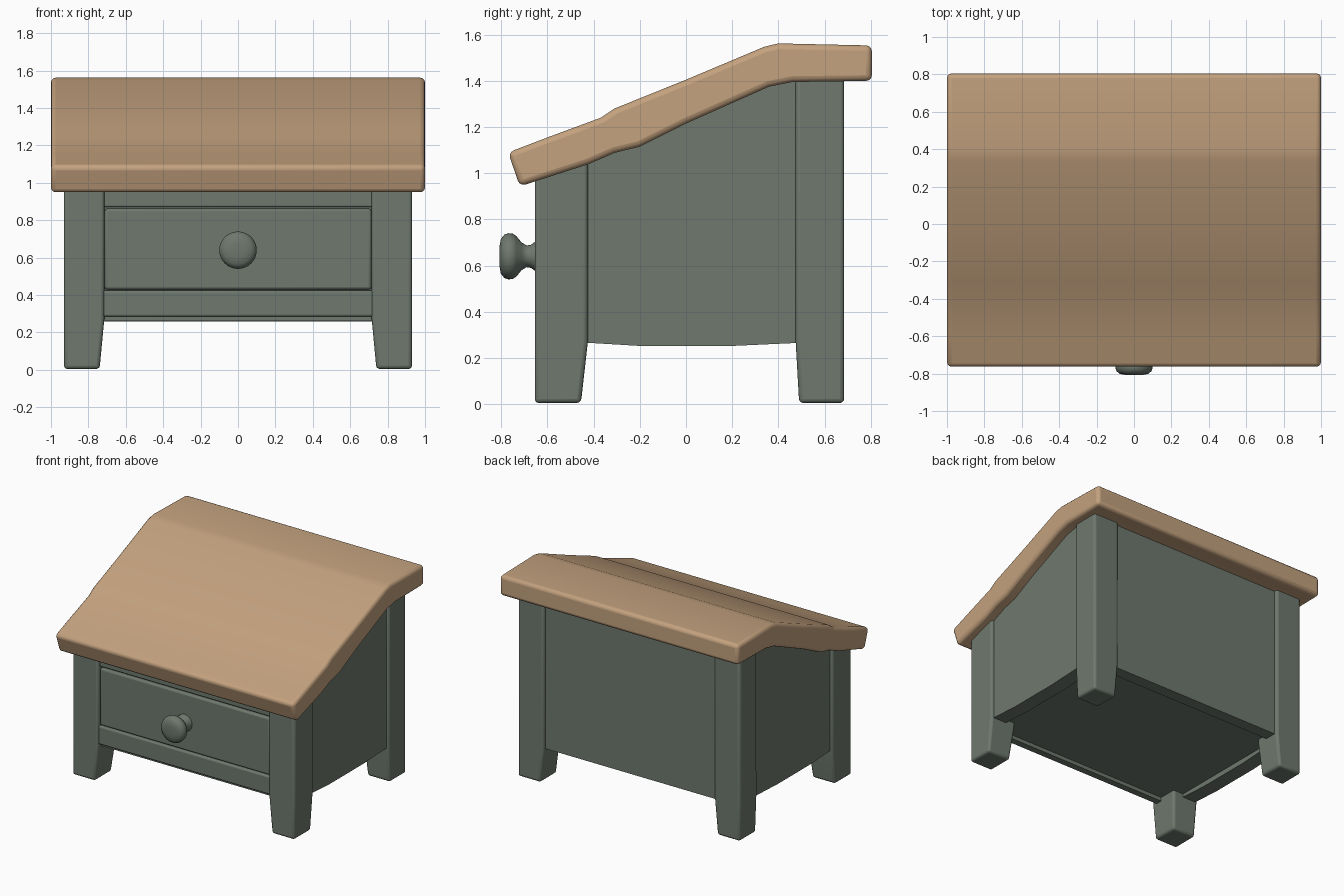
import bpy, bmesh, math

if "Cube" in bpy.data.objects:
    bpy.data.objects.remove(bpy.data.objects["Cube"])


def material(name, rgb):
    m = bpy.data.materials.new(name)
    m.diffuse_color = (*rgb, 1)
    m.use_nodes = True
    m.node_tree.nodes["Principled BSDF"].inputs["Base Color"].default_value = m.diffuse_color
    return m


GREEN = material("grey green paint", (0.156, 0.188, 0.156))
WOOD = material("light wood", (0.55, 0.36, 0.21))


def finish(bm, name, mat, bevel=0.0, segs=3):
    bmesh.ops.recalc_face_normals(bm, faces=bm.faces)
    me = bpy.data.meshes.new(name)
    bm.to_mesh(me)
    bm.free()
    ob = bpy.data.objects.new(name, me)
    bpy.context.collection.objects.link(ob)
    me.materials.append(mat)
    if bevel:
        b = ob.modifiers.new("rounded edges", 'BEVEL')
        b.width, b.segments, b.limit_method = bevel, segs, 'ANGLE'
        b.angle_limit = math.radians(35)
    bpy.ops.object.select_all(action='DESELECT')
    ob.select_set(True)
    bpy.context.view_layer.objects.active = ob
    bpy.ops.object.shade_smooth_by_angle(angle=math.radians(40))
    return ob


def loft(name, rings, mat, bevel=0.0):
    """Skin a stack of equal point rings and cap both ends."""
    bm = bmesh.new()
    vs = [[bm.verts.new(p) for p in r] for r in rings]
    n = len(vs[0])
    for a, b in zip(vs, vs[1:]):
        for i in range(n):
            j = (i + 1) % n
            bm.faces.new((a[i], a[j], b[j], b[i]))
    bm.faces.new(vs[0])
    bm.faces.new(vs[-1])
    return finish(bm, name, mat, bevel)


def extrude_x(name, profile, x0, x1, mat, bevel=0.0):
    return loft(name, [[(x, y, z) for y, z in profile] for x in (x0, x1)], mat, bevel)


def box(name, x0, x1, y0, y1, z0, z1, mat, bevel=0.0):
    return extrude_x(name, [(y0, z0), (y1, z0), (y1, z1), (y0, z1)], x0, x1, mat, bevel)


# sloping lid with a flat rear section
lid = [(-0.77, 1.09), (-0.60, 1.155), (-0.37, 1.24), (-0.31, 1.28), (0.0, 1.405),
       (0.34, 1.548), (0.40, 1.562), (0.805, 1.553), (0.805, 1.40), (0.46, 1.395),
       (0.36, 1.375), (0.0, 1.215), (-0.20, 1.115), (-0.31, 1.088), (-0.42, 1.04),
       (-0.72, 0.943)]
extrude_x("lid", lid, -1, 1, WOOD, 0.025)


# tapered legs, tops cut to follow the lid
def leg(name, s, outer, inner, foot, top_outer, top_inner):
    def ring(xi, yi, zo, zi):
        return [(s * 0.93, outer, zo), (s * xi, outer, zo), (s * xi, yi, zi), (s * 0.93, yi, zi)]
    loft(name, [ring(0.74, foot, 0.005, 0.005), ring(0.715, inner, 0.27, 0.27),
                ring(0.715, inner, top_outer, top_inner)], GREEN, 0.018)


for s, side in ((-1, "left"), (1, "right")):
    leg(side + "_front_leg", s, -0.655, -0.425, -0.455, 1.0, 1.08)
    leg(side + "_back_leg", s, 0.685, 0.475, 0.49, 1.43, 1.43)
    # side panel with gently bowed lower edge
    panel = [(-0.5, 0.27), (-0.2, 0.252), (0.2, 0.252), (0.55, 0.268), (0.55, 1.43),
             (0.36, 1.41), (0.0, 1.26), (-0.5, 1.05)]
    extrude_x(side + "_side_panel", panel, s * 0.80, s * 0.91, GREEN)

box("back_panel", -0.8, 0.8, 0.57, 0.66, 0.26, 1.43, GREEN)
box("floor", -0.85, 0.85, -0.6, 0.6, 0.29, 0.33, GREEN)

# drawer front between two rails
box("inner_front", -0.8, 0.8, -0.61, -0.56, 0.262, 1.02, GREEN)
box("lower_rail", -0.75, 0.75, -0.642, -0.56, 0.285, 0.424, GREEN, 0.012)
box("drawer_front", -0.713, 0.713, -0.638, -0.57, 0.43, 0.862, GREEN, 0.014)
box("upper_rail", -0.75, 0.75, -0.632, -0.56, 0.872, 1.0, GREEN, 0.008)

# turned knob: (radius, y) rings around the y axis
knob = [(0.065, -0.62), (0.062, -0.655), (0.05, -0.672), (0.047, -0.69), (0.06, -0.712),
        (0.088, -0.735), (0.098, -0.75), (0.1, -0.768), (0.094, -0.787), (0.075, -0.802),
        (0.04, -0.808)]
loft("drawer_knob", [[(r * math.cos(a), y, 0.64 + r * math.sin(a))
                      for a in (math.tau * i / 32 for i in range(32))]
                     for r, y in knob], GREEN)
